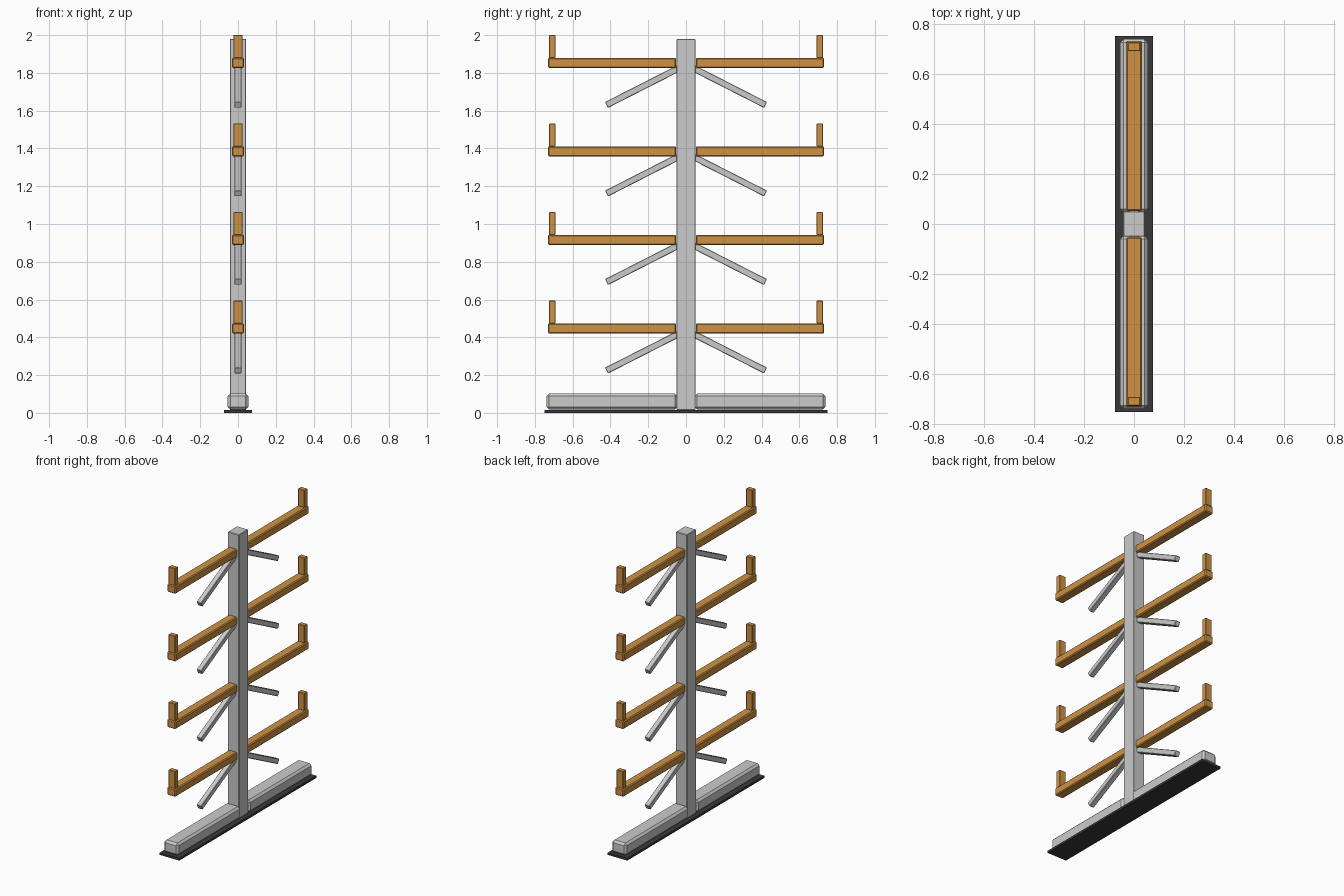
import bpy, math

if "Cube" in bpy.data.objects:
    bpy.data.objects.remove(bpy.data.objects["Cube"])

def material(name, color):
    m = bpy.data.materials.new(name)
    m.diffuse_color = color
    m.use_nodes = True
    m.node_tree.nodes["Principled BSDF"].inputs["Base Color"].default_value = m.diffuse_color
    return m

orange = material("orange_paint", (0.62, 0.29, 0.06, 1))
dark = material("dark_steel", (0.04, 0.04, 0.045, 1))

def box(name, lo, hi, bevel=0, mat=None):
    """Box spanning two corners, with an optional flat chamfer."""
    bpy.ops.mesh.primitive_cube_add(size=1, location=[(a + b) / 2 for a, b in zip(lo, hi)])
    ob = bpy.context.object
    ob.name = name
    for v in ob.data.vertices:
        v.co = [c * (b - a) for c, a, b in zip(v.co, lo, hi)]
    if bevel:
        m = ob.modifiers.new("chamfer", 'BEVEL')
        m.width, m.segments = bevel, 1
    if mat:
        ob.data.materials.append(mat)
    return ob

def side_box(name, s, x, y0, y1, z0, z1, bevel=0, mat=None):
    """Box on the +y (s=1) or -y (s=-1) side of the column."""
    ya, yb = sorted((s * y0, s * y1))
    return box(name, (-x, ya, z0), (x, yb, z1), bevel, mat)

# Floor plate and upright column
box("floor_plate", (-0.075, -0.75, 0), (0.075, 0.75, 0.015), 0, dark)
box("column", (-0.043, -0.05, 0.015), (0.043, 0.05, 1.98), 0.003)

for s, side in ((-1, "front"), (1, "back")):
    # Base foot
    side_box(f"{side}_foot", s, 0.055, 0.045, 0.738, 0.018, 0.103, 0.014)
    for i in range(4):
        z = 0.447 + i * 0.4687
        # Support arm with end stop
        side_box(f"{side}_arm_{i + 1}", s, 0.032, 0.052, 0.731, z - 0.027, z + 0.027, 0.006, orange)
        side_box(f"{side}_stop_{i + 1}", s, 0.025, 0.691, 0.726, z + 0.026, z + 0.147, 0.003, orange)
        # Sloping brace, descending outward from the column
        y0, z0, y1, z1 = 0.04, z - 0.029, 0.421, z - 0.223
        length = math.hypot(y1 - y0, z1 - z0)
        brace = box(f"{side}_brace_{i + 1}", (-0.018, -length / 2, -0.0175),
                    (0.018, length / 2, 0.0175), 0.003)
        brace.location = (0, s * (y0 + y1) / 2, (z0 + z1) / 2)
        brace.rotation_euler.x = s * math.atan2(z1 - z0, y1 - y0)
